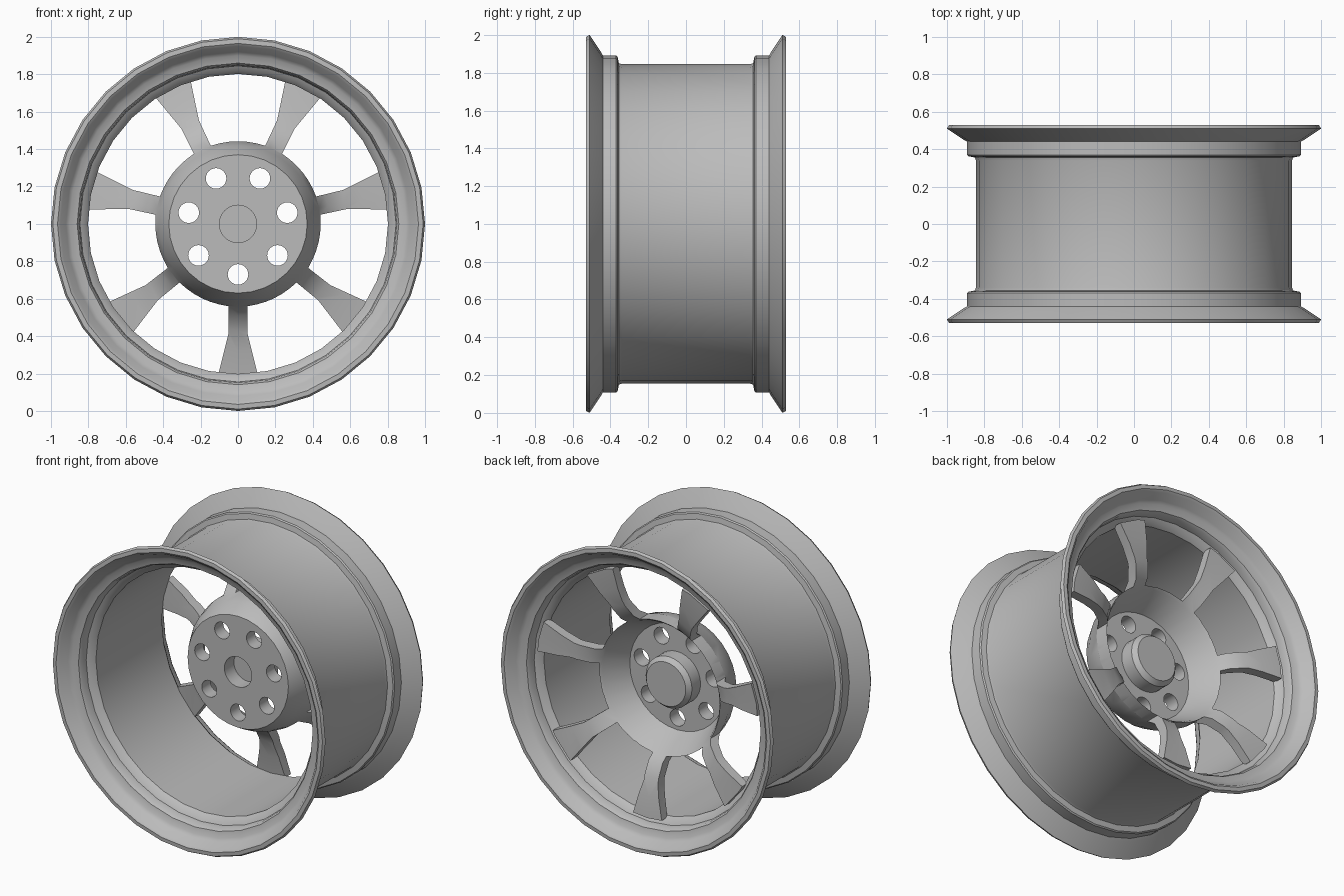
import bpy, bmesh, math
from mathutils import Matrix, Vector

SEGMENTS = 32
SPOKES = 7
STEP = math.tau / SPOKES
AXLE = Vector((0, 0, 1))

cube = bpy.data.objects.get("Cube")
if cube:
    bpy.data.objects.remove(cube, do_unlink=True)

metal = bpy.data.materials.new("grey metal")
metal.use_nodes = True
GREY = (0.5, 0.5, 0.5, 1)
metal.diffuse_color = GREY
metal.node_tree.nodes["Principled BSDF"].inputs["Base Color"].default_value = GREY


def make_object(name, bm):
    bmesh.ops.recalc_face_normals(bm, faces=bm.faces)
    mesh = bpy.data.meshes.new(name)
    bm.to_mesh(mesh)
    bm.free()
    mesh.materials.append(metal)
    obj = bpy.data.objects.new(name, mesh)
    obj.location = AXLE
    bpy.context.collection.objects.link(obj)
    return obj


def activate(obj):
    bpy.ops.object.select_all(action='DESELECT')
    obj.select_set(True)
    bpy.context.view_layer.objects.active = obj


def lathe(name, profile, closed):
    """Revolve (radius, depth) points around the axle."""
    bm = bmesh.new()
    verts = [bm.verts.new((0, y, r)) for r, y in profile]
    edges = [bm.edges.new(pair) for pair in zip(verts, verts[1:])]
    if closed:
        edges.append(bm.edges.new((verts[-1], verts[0])))
    bmesh.ops.spin(bm, geom=verts + edges, cent=(0, 0, 0), axis=(0, 1, 0),
                   angle=math.tau, steps=SEGMENTS, use_merge=True)
    bmesh.ops.remove_doubles(bm, verts=bm.verts, dist=0.0005)
    return make_object(name, bm)


def smooth(obj):
    activate(obj)
    bpy.ops.object.shade_smooth_by_angle(angle=math.radians(30))


# Rim: barrel with a stepped bead seat and flared flange, mirrored in depth
outer = [(0.845, 0.34), (0.85, 0.355), (0.885, 0.362), (0.892, 0.37),
         (0.892, 0.44), (0.91, 0.45), (1.0, 0.51)]
inner = [(0.99, 0.528), (0.965, 0.53), (0.95, 0.52), (0.92, 0.47),
         (0.90, 0.455), (0.86, 0.445), (0.85, 0.43), (0.845, 0.385),
         (0.82, 0.37), (0.802, 0.345)]
half = outer + inner
rim = lathe("rim", half + [(r, -y) for r, y in reversed(half)], True)
smooth(rim)

# Hub and spoke dish: recessed front plate, bowl, outer dish and rear stub
front = [(0, 0.10), (0.10, 0.10), (0.10, 0), (0.37, 0), (0.42, 0.09),
         (0.442, 0.18), (0.49, 0.25), (0.57, 0.295), (0.68, 0.325), (0.815, 0.345)]
back = [(0.815, 0.405), (0.68, 0.39), (0.56, 0.36), (0.48, 0.32),
        (0.43, 0.26), (0.35, 0.09), (0.17, 0.09), (0.17, 0.18),
        (0.145, 0.21), (0, 0.21)]
hub = lathe("hub_and_spokes", front + back, False)

# Cutters: one window between each pair of spokes, one bolt hole per spoke
cut = bmesh.new()
side = [(0.44, 0.05), (0.59, 0.052), (0.80, 0.104), (0.90, 0.13)]


def polar(radius, angle):
    return Vector((radius * math.cos(angle), -0.2, radius * math.sin(angle)))


for i in range(SPOKES):
    angle = -math.pi / 2 + i * STEP
    left = [polar(math.hypot(r, w), angle + math.atan2(w, r)) for r, w in side]
    right = [polar(math.hypot(r, w), angle + STEP - math.atan2(w, r)) for r, w in side]
    arc = [polar(0.442, angle + STEP * t / 8) for t in range(2, 7)]
    loop = left + right[::-1] + arc[::-1]
    face = cut.faces.new([cut.verts.new(p) for p in loop])
    moved = bmesh.ops.extrude_face_region(cut, geom=[face], use_keep_orig=True)
    bmesh.ops.translate(cut, vec=(0, 0.8, 0),
                        verts=[v for v in moved["geom"] if isinstance(v, bmesh.types.BMVert)])
    spot = polar(0.27, angle)
    spot.y = 0.05
    bmesh.ops.create_cone(cut, cap_ends=True, segments=24, radius1=0.055,
                          radius2=0.055, depth=0.4,
                          matrix=Matrix.Translation(spot) @ Matrix.Rotation(math.pi / 2, 4, 'X'))
cutter = make_object("window_cutter", cut)
cutter.hide_render = True

activate(hub)
boolean = hub.modifiers.new("windows", 'BOOLEAN')
boolean.operation = 'DIFFERENCE'
boolean.solver = 'EXACT'
boolean.object = cutter
bpy.ops.object.modifier_apply(modifier=boolean.name)
bpy.data.objects.remove(cutter, do_unlink=True)
smooth(hub)
